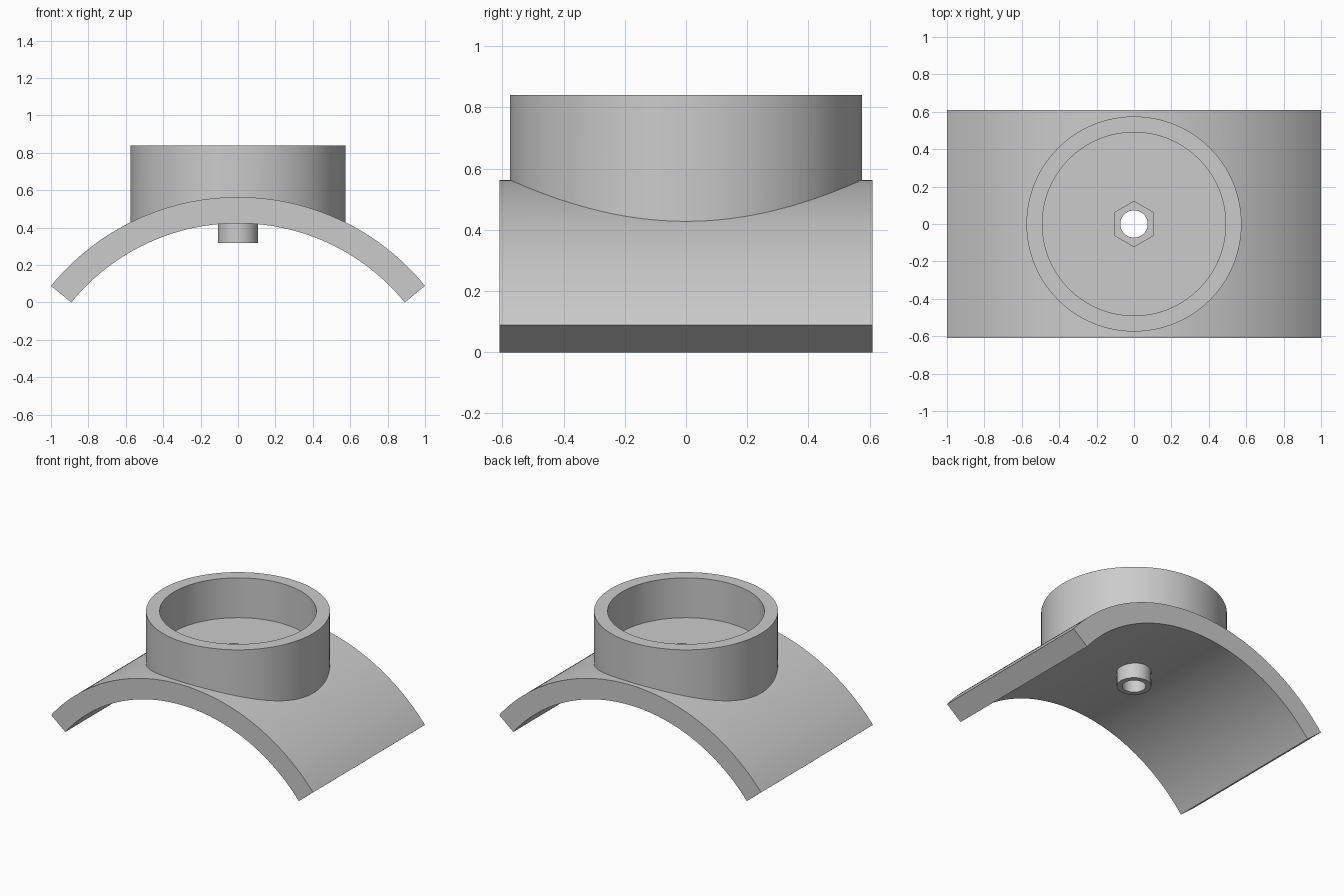
import bpy, bmesh, math

if "Cube" in bpy.data.objects:
    bpy.data.objects.remove(bpy.data.objects["Cube"], do_unlink=True)

grey = bpy.data.materials.new("plain grey")
grey.use_nodes = True
grey.diffuse_color = (0.6, 0.6, 0.6, 1)
grey.node_tree.nodes["Principled BSDF"].inputs["Base Color"].default_value = (0.6, 0.6, 0.6, 1)


def prism(name, outline, start, end, axis):
    """Extrude a closed 2D outline along the y or z axis."""
    place = (lambda a, b, t: (a, t, b)) if axis == "y" else (lambda a, b, t: (a, b, t))
    bm = bmesh.new()
    low = [bm.verts.new(place(a, b, start)) for a, b in outline]
    high = [bm.verts.new(place(a, b, end)) for a, b in outline]
    bm.faces.new(low)
    bm.faces.new(high)
    for i in range(len(low)):
        j = (i + 1) % len(low)
        bm.faces.new((low[i], low[j], high[j], high[i]))
    bmesh.ops.recalc_face_normals(bm, faces=bm.faces)
    mesh = bpy.data.meshes.new(name)
    bm.to_mesh(mesh)
    bm.free()
    mesh.materials.append(grey)
    obj = bpy.data.objects.new(name, mesh)
    bpy.context.collection.objects.link(obj)
    return obj


def ring(radius, sides, turn=0.0):
    return [(radius * math.cos(turn + math.tau * i / sides),
             radius * math.sin(turn + math.tau * i / sides)) for i in range(sides)]


def combine(target, tool, operation):
    mod = target.modifiers.new(operation.lower(), "BOOLEAN")
    mod.operation = operation
    mod.solver = "EXACT"
    mod.object = tool
    bpy.context.view_layer.objects.active = target
    bpy.ops.object.modifier_apply(modifier=mod.name)
    bpy.data.objects.remove(tool, do_unlink=True)


# Curved saddle plate
OUTER, INNER, CENTRE_Z, HALF = 1.29, 1.15, -0.727, math.radians(50.8)
STEPS = 96
angles = [HALF * (2 * i / STEPS - 1) for i in range(STEPS + 1)]
arc = lambda r, a: (r * math.sin(a), CENTRE_Z + r * math.cos(a))
outline = [arc(OUTER, a) for a in angles] + [arc(INNER, a) for a in reversed(angles)]
saddle = prism("saddle_mount", outline, -0.61, 0.61, "y")

# Round cup wall and the boss under the plate
combine(saddle, prism("cup", ring(0.575, 128), 0.426, 0.84, "z"), "UNION")
combine(saddle, prism("boss", ring(0.107, 64), 0.317, 0.5, "z"), "UNION")

# Cup recess with flat floor, hexagonal nut pocket and through hole
combine(saddle, prism("cup_recess", ring(0.49, 128), 0.565, 1.0, "z"), "DIFFERENCE")
combine(saddle, prism("nut_pocket", ring(0.121, 6, math.pi / 2), 0.45, 0.7, "z"), "DIFFERENCE")
combine(saddle, prism("bolt_hole", ring(0.073, 64), 0.2, 0.8, "z"), "DIFFERENCE")

# Smooth curved walls, keep edges sharp
bpy.ops.object.select_all(action="DESELECT")
saddle.select_set(True)
bpy.context.view_layer.objects.active = saddle
bpy.ops.object.shade_smooth_by_angle(angle=math.radians(25))
